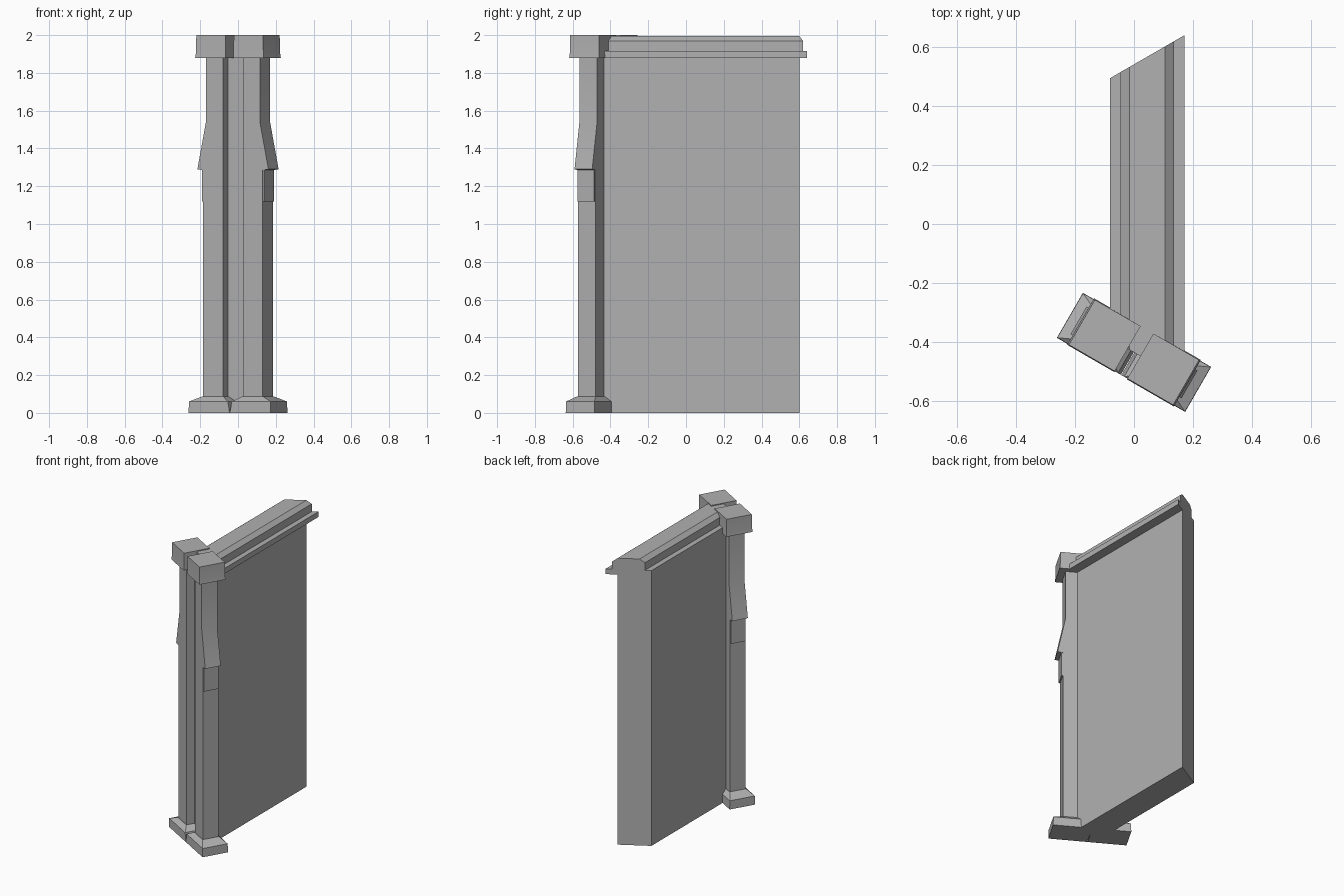
import bpy, bmesh, math

if "Cube" in bpy.data.objects:
    bpy.data.objects.remove(bpy.data.objects["Cube"])

SLOPE = math.tan(math.radians(30))

stone = bpy.data.materials.new("dark_stone")
stone.diffuse_color = (0.44, 0.44, 0.44, 1)
stone.use_nodes = True
stone.node_tree.nodes["Principled BSDF"].inputs["Base Color"].default_value = stone.diffuse_color


def make_object(name, bm):
    bmesh.ops.recalc_face_normals(bm, faces=bm.faces)
    me = bpy.data.meshes.new(name)
    bm.to_mesh(me)
    bm.free()
    me.materials.append(stone)
    ob = bpy.data.objects.new(name, me)
    bpy.context.collection.objects.link(ob)
    return ob


def loft(name, rings):
    """Skin a list of equal-length point rings and cap both ends."""
    bm = bmesh.new()
    loops = [[bm.verts.new(p) for p in ring] for ring in rings]
    for a, b in zip(loops, loops[1:]):
        for i in range(len(a)):
            j = (i + 1) % len(a)
            bm.faces.new((a[i], a[j], b[j], b[i]))
    bm.faces.new(loops[0])
    bm.faces.new(loops[-1])
    return make_object(name, bm)


def wall_run(name, profile):
    """Extrude an x-z profile along y with both ends mitred at 30 degrees."""
    return loft(name, [[(x, -0.435 - SLOPE * x, z) for x, z in profile],
                       [(x, 0.541 + SLOPE * x, z) for x, z in profile]])


def pillar_part(ob, smooth=False):
    """Turn a part to the pillar line and mirror it to the other pillar."""
    ob.location = (0, -0.435, 0)
    ob.rotation_euler = (0, 0, math.radians(-30))
    ob.modifiers.new("Mirror", "MIRROR").use_mirror_merge = False
    if smooth:
        bpy.ops.object.select_all(action="DESELECT")
        ob.select_set(True)
        bpy.context.view_layer.objects.active = ob
        bpy.ops.object.shade_smooth_by_angle(angle=math.radians(30))
    return ob


def rect(u0, u1, v, z):
    return [(u0, -v, z), (u1, -v, z), (u1, v, z), (u0, v, z)]


def extrude_profile(name, profile, v):
    return loft(name, [[(u, s * v, z) for u, z in profile] for s in (-1, 1)])


# Wall slab
wall_run("wall_body", [(-0.08, 0), (0.105, 0), (0.105, 1.88), (-0.08, 1.88)])

# Coping: ledge with chamfered top, symmetric about its own centre
half = [(0.126, 1.88), (0.126, 1.917), (0.09, 1.917), (0.09, 1.97), (0.06, 1.994)]
wall_run("wall_coping", [(0.045 + h, z) for h, z in half] +
         [(0.045 - h, z) for h, z in reversed(half)])

# Pillar bases with sloped shoulders
pillar_part(loft("pillar_bases", [rect(0.001, 0.251, 0.088, 0),
                                  rect(0.012, 0.25, 0.087, 0.06),
                                  rect(0.058, 0.186, 0.057, 0.087)]))

# Pillar shafts, flaring outward above the block
pillar_part(extrude_profile("pillar_shafts", [
    (0.061, 0.08), (0.182, 0.08), (0.182, 1.285), (0.217, 1.29),
    (0.165, 1.54), (0.165, 1.89), (0.061, 1.89)], 0.054), smooth=True)

# Small blocks under the flares
pillar_part(extrude_profile("pillar_blocks", [
    (0.15, 1.12), (0.191, 1.12), (0.191, 1.286), (0.15, 1.286)], 0.05))

# Pillar capitals, slightly wider at the bottom
pillar_part(loft("pillar_capitals", [rect(0.025, 0.209, 0.091, 1.88),
                                     rect(0.025, 0.206, 0.089, 1.905),
                                     rect(0.025, 0.204, 0.088, 2.0)]), smooth=True)
